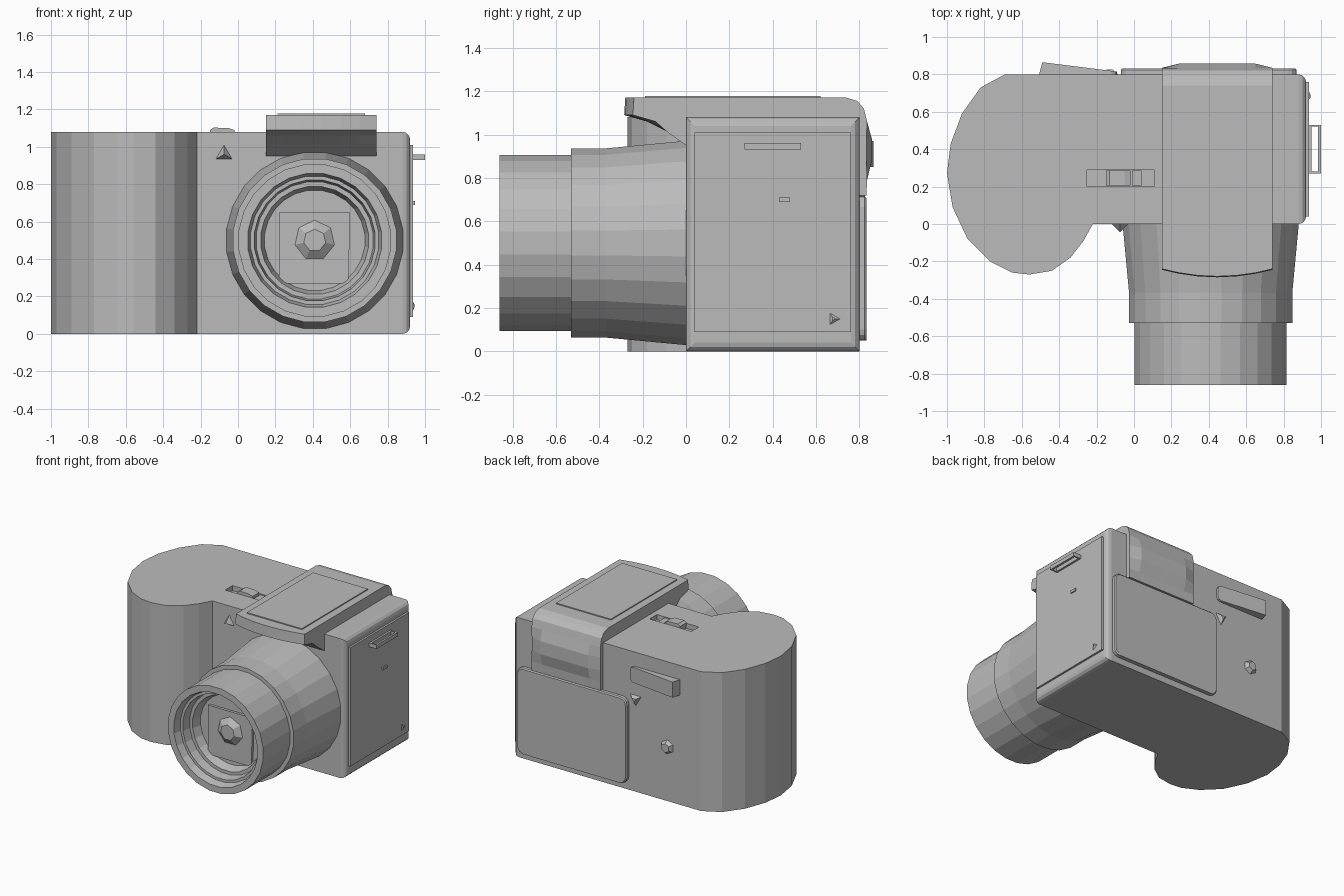
import bpy, bmesh, math
from mathutils import Matrix, Vector

if "Cube" in bpy.data.objects:
    bpy.data.objects.remove(bpy.data.objects["Cube"], do_unlink=True)

GREY = (0.5, 0.5, 0.5, 1)
grey = bpy.data.materials.new("plain grey")
grey.use_nodes = True
grey.diffuse_color = GREY
grey.node_tree.nodes["Principled BSDF"].inputs["Base Color"].default_value = GREY


def finish(name, bm):
    bmesh.ops.recalc_face_normals(bm, faces=bm.faces)
    mesh = bpy.data.meshes.new(name)
    bm.to_mesh(mesh)
    bm.free()
    mesh.materials.append(grey)
    obj = bpy.data.objects.new(name, mesh)
    bpy.context.collection.objects.link(obj)
    return obj


def prism(outline, axis, stations):
    """Sweep a closed 2D outline along an axis through the given stations."""
    bm = bmesh.new()
    place = {"x": lambda a, b, t: (t, a, b),
             "y": lambda a, b, t: (a, t, b),
             "z": lambda a, b, t: (a, b, t)}[axis]
    rings = [[bm.verts.new(place(a, b, t)) for a, b in outline] for t in stations]
    n = len(outline)
    for r0, r1 in zip(rings, rings[1:]):
        for i in range(n):
            j = (i + 1) % n
            bm.faces.new((r0[i], r0[j], r1[j], r1[i]))
    bm.faces.new(rings[0])
    bm.faces.new(rings[-1])
    return bm


def box_bm(x, y, z):
    return prism([(x[0], y[0]), (x[1], y[0]), (x[1], y[1]), (x[0], y[1])], "z", z)


def box(name, x, y, z):
    return finish(name, box_bm(x, y, z))


def cone(name, sides, r1, r2, depth, centre, rot):
    bm = bmesh.new()
    bmesh.ops.create_cone(bm, cap_ends=True, segments=sides, radius1=r1, radius2=r2,
                          depth=depth, matrix=Matrix.Translation(centre) @ rot)
    return finish(name, bm)


def bevel(bm, test, width, segments):
    edges = [e for e in bm.edges if test(e)]
    bmesh.ops.bevel(bm, geom=edges, offset=width, segments=segments,
                    profile=0.5, affect="EDGES")


def along(e, axis):
    d = e.verts[0].co - e.verts[1].co
    return abs(d[axis]) > 0.99 * d.length


# Body and round grip in one outline, softened on the outer side
outline = [(0.92, 0.8), (-0.69, 0.8), (-0.82, 0.73), (-0.92, 0.59), (-0.98, 0.43),
           (-1, 0.27), (-0.97, 0.09), (-0.89, -0.08), (-0.77, -0.2), (-0.65, -0.26),
           (-0.56, -0.27), (-0.44, -0.25), (-0.34, -0.18), (-0.27, -0.09),
           (-0.22, 0), (0.92, 0)]
bm = prism(outline, "z", (0, 1.08))
bevel(bm, lambda e: all(v.co.x > 0.91 for v in e.verts), 0.04, 3)
body = finish("body", bm)

# Slot for the top switch
cutter = box("slot_cutter", (-0.25, 0.11), (0.2, 0.29), (1.04, 1.2))
cutter.hide_render = True
mod = body.modifiers.new("slot", "BOOLEAN")
mod.operation, mod.solver, mod.object = "DIFFERENCE", "EXACT", cutter
bpy.context.view_layer.objects.active = body
bpy.ops.object.modifier_apply(modifier="slot")
bpy.data.objects.remove(cutter, do_unlink=True)

finish("top_switch", prism([(-0.14, 1.03), (-0.15, 1.09), (-0.13, 1.103), (-0.05, 1.1),
                            (-0.02, 1.09), (-0.02, 1.03)], "y", (0.205, 0.285)))
box("switch_block", (-0.01, 0.04), (0.205, 0.285), (1.03, 1.075))

# Viewfinder hump: side profile swept across, with a bowed front edge
side = [(-0.28, 1.17), (-0.285, 1.09), (-0.18, 1.06), (-0.09, 1.015), (0, 0.95),
        (0.1, 0.9), (0.75, 0.72), (0.832, 0.72), (0.835, 0.79), (0.857, 0.88),
        (0.857, 0.98), (0.835, 1.06), (0.82, 1.12), (0.79, 1.155), (0.74, 1.17)]
bm = prism(side, "x", (0.15, 0.24, 0.34, 0.445, 0.55, 0.65, 0.74))
for v in bm.verts:
    across = abs(v.co.x - 0.445) / 0.295
    if v.co.y < -0.15:
        v.co.y += 0.04 * across ** 2
    if v.co.y > 0.84 and across > 0.99:
        v.co.y -= 0.025
finish("viewfinder_hump", bm)
box("hump_plate", (0.21, 0.68), (-0.19, 0.62), (1.165, 1.178))

# Lens barrel, turned around the y axis, with a stepped hollow front
profile = [(0.475, 0.03), (0.475, 0), (0.44, -0.37), (0.44, -0.53), (0.41, -0.53),
           (0.41, -0.86), (0.36, -0.86), (0.345, -0.8), (0.325, -0.8), (0.315, -0.73),
           (0.29, -0.73), (0.27, -0.66)]
SIDES = 24
bm = bmesh.new()
rings = []
for r, y in profile:
    ring = []
    for i in range(SIDES):
        a = 2 * math.pi * (i + 0.5) / SIDES
        ring.append(bm.verts.new((0.41 + r * math.cos(a), y, 0.5 + r * math.sin(a))))
    rings.append(ring)
for r0, r1 in zip(rings, rings[1:]):
    for i in range(SIDES):
        j = (i + 1) % SIDES
        bm.faces.new((r0[i], r0[j], r1[j], r1[i]))
bm.faces.new(rings[0])
bm.faces.new(rings[-1])
finish("lens_barrel", bm)

# Square mask and faceted glass inside the barrel
forward = Matrix.Rotation(math.pi / 2, 4, "X")
backward = Matrix.Rotation(-math.pi / 2, 4, "X")
outward = Matrix.Rotation(math.pi / 2, 4, "Y")
finish("lens_mask", prism([(0.22, 0.27), (0.59, 0.27), (0.6, 0.65), (0.22, 0.65)],
                          "y", (-0.68, -0.65)))
cone("lens_glass", 7, 0.115, 0.06, 0.04, (0.41, -0.695, 0.5), forward)

# Focus lamp on the front
cone("focus_lamp", 3, 0.055, 0, 0.05, (-0.075, -0.02, 0.96), forward)

# Rear screen with rounded corners
bm = box_bm((-0.07, 0.87), (0.78, 0.832), (0.05, 0.715))
bevel(bm, lambda e: along(e, 1), 0.05, 3)
bevel(bm, lambda e: all(v.co.y > 0.83 for v in e.verts), 0.008, 1)
finish("rear_screen", bm)

# Thumb rest, tapering toward the screen
bm = prism([(-0.51, 0.79), (-0.09, 0.79), (-0.09, 0.815), (-0.49, 0.865)],
           "z", (0.85, 0.97))
bevel(bm, lambda e: along(e, 1), 0.03, 2)
finish("thumb_rest", bm)

# Rear controls
cone("rear_button", 6, 0.06, 0.035, 0.035, (-0.4, 0.81, 0.42), backward)
cone("rear_lever", 3, 0.06, 0.02, 0.03, (-0.13, 0.81, 0.72), backward)

# Side door with its small details
box("side_door", (0.9, 0.935), (0.04, 0.76), (0.09, 1.01))
box("door_latch", (0.93, 0.945), (0.43, 0.48), (0.69, 0.71))
cone("door_mark", 3, 0.035, 0.01, 0.01, (0.938, 0.68, 0.15), outward)

# Strap loop: two posts and a bar
for i, y in enumerate((0.27, 0.52)):
    box("strap_post_%d" % (i + 1), (0.93, 1.0), (y, y + 0.01), (0.93, 0.96))
box("strap_bar", (0.985, 1.0), (0.27, 0.53), (0.93, 0.96))
box("strap_base", (0.93, 0.95), (0.27, 0.53), (0.93, 0.96))
